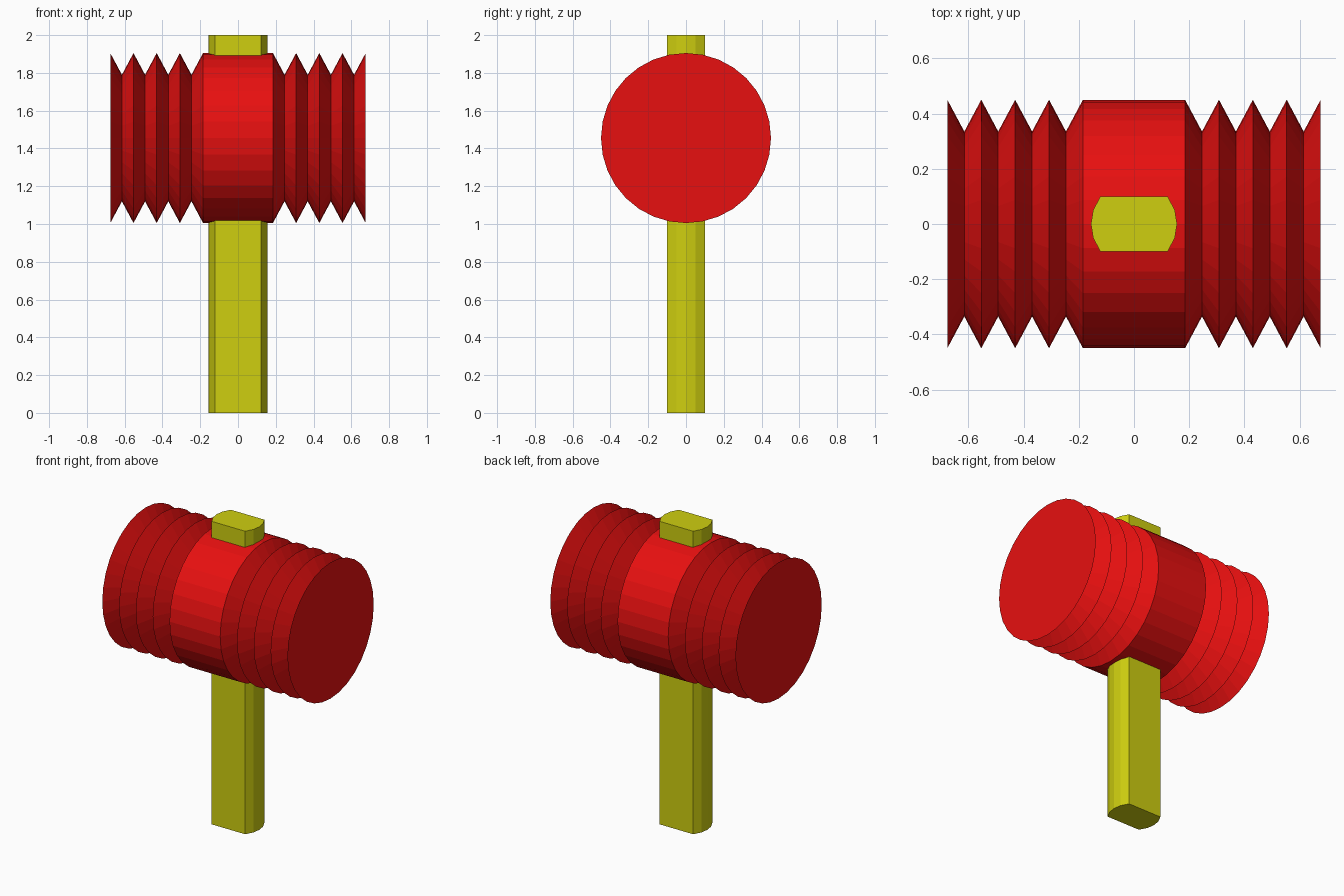
import bpy, bmesh
from math import sin, cos, pi

if "Cube" in bpy.data.objects:
    bpy.data.objects.remove(bpy.data.objects["Cube"])

SIDES = 32
HEAD_Z = 1.455
PEAK, VALLEY = 0.45, 0.335
CORE, END, FOLDS = 0.185, 0.676, 4


def material(name, color):
    mat = bpy.data.materials.new(name)
    mat.diffuse_color = color
    mat.use_nodes = True
    mat.node_tree.nodes["Principled BSDF"].inputs["Base Color"].default_value = mat.diffuse_color
    return mat


def loft(name, sections, mat):
    """Join equal-sized point rings with quads and cap both ends."""
    bm = bmesh.new()
    rings = [[bm.verts.new(p) for p in ring] for ring in sections]
    for a, b in zip(rings, rings[1:]):
        for i in range(len(a)):
            j = (i + 1) % len(a)
            bm.faces.new((a[i], a[j], b[j], b[i]))
    bm.faces.new(rings[0])
    bm.faces.new(rings[-1])
    bmesh.ops.recalc_face_normals(bm, faces=bm.faces)
    mesh = bpy.data.meshes.new(name)
    bm.to_mesh(mesh)
    bm.free()
    mesh.materials.append(mat)
    obj = bpy.data.objects.new(name, mesh)
    bpy.context.collection.objects.link(obj)
    return obj


red = material("red", (0.8, 0.005, 0.005, 1))
yellow = material("yellow", (0.62, 0.62, 0.005, 1))

# Mallet head: plain core with accordion folds on both ends
step = (END - CORE) / (2 * FOLDS)
half = [(CORE + i * step, VALLEY if i % 2 else PEAK) for i in range(2 * FOLDS + 1)]
profile = [(-x, r) for x, r in reversed(half)] + half
angles = [2 * pi * i / SIDES for i in range(SIDES)]
loft("mallet_head",
     [[(x, r * cos(a), HEAD_Z + r * sin(a)) for a in angles] for x, r in profile],
     red)

# Handle: flat front and back with faceted rounded sides, right through the head
right = [(0.122, -0.1), (0.148, -0.05), (0.156, 0), (0.148, 0.05), (0.122, 0.1)]
outline = right + [(-x, -y) for x, y in right]
loft("handle", [[(x, y, z) for x, y in outline] for z in (0, 2)], yellow)
